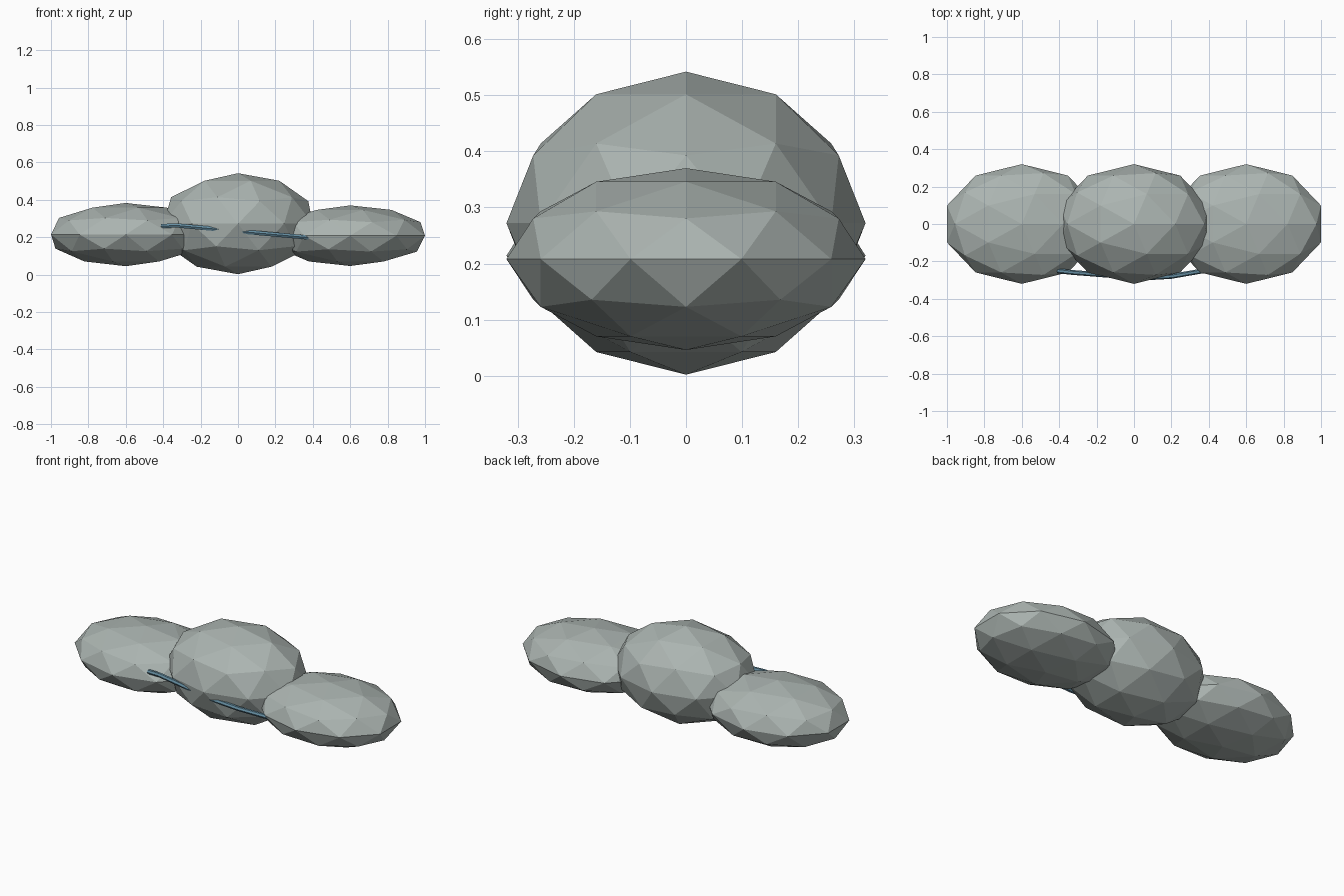
import bpy

if "Cube" in bpy.data.objects:
    bpy.data.objects.remove(bpy.data.objects["Cube"])


def material(name, rgb):
    m = bpy.data.materials.new(name)
    m.diffuse_color = (*rgb, 1)
    m.use_nodes = True
    m.node_tree.nodes["Principled BSDF"].inputs["Base Color"].default_value = m.diffuse_color
    return m


grey = material("cloud grey", (0.41, 0.46, 0.44))
blue = material("steel blue", (0.13, 0.27, 0.36))


# Faceted, squashed cloud puffs
def puff(name, x, z, height):
    bpy.ops.mesh.primitive_ico_sphere_add(subdivisions=2, radius=1, location=(x, 0, z))
    ob = bpy.context.object
    ob.name = name
    ob.scale = (0.42, 0.32, height)
    bpy.ops.object.transform_apply(location=False, rotation=False, scale=True)
    ob.data.materials.append(grey)


puff("middle_puff", 0, 0.272, 0.27)
puff("left_puff", -0.6, 0.214, 0.169)
puff("right_puff", 0.6, 0.208, 0.162)

# Thin rod running across the front, partly sunk into the puffs
path = [(-0.41, -0.250, 0.259), (-0.33, -0.259, 0.263), (-0.10, -0.277, 0.242),
        (0.03, -0.290, 0.229), (0.20, -0.280, 0.214), (0.40, -0.245, 0.196)]
curve = bpy.data.curves.new("front_rod", "CURVE")
curve.dimensions = "3D"
curve.bevel_depth = 0.013
curve.bevel_resolution = 1
curve.use_fill_caps = True
spline = curve.splines.new("POLY")
spline.points.add(len(path) - 1)
for point, co in zip(spline.points, path):
    point.co = (*co, 1)
spline.use_smooth = False
curve.materials.append(blue)
rod = bpy.data.objects.new("front_rod", curve)
bpy.context.collection.objects.link(rod)
